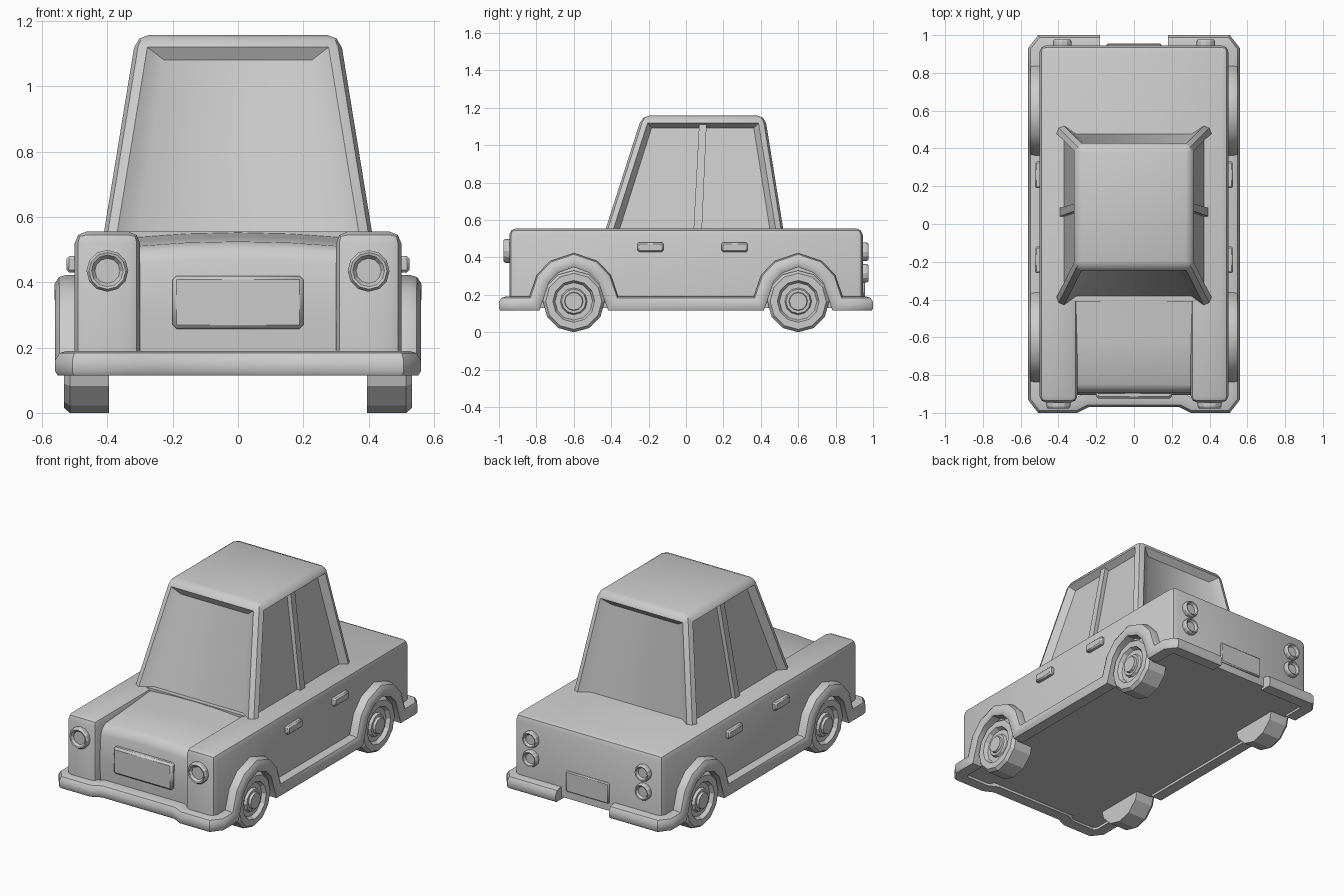
import bpy, bmesh, math
from mathutils import Vector

if "Cube" in bpy.data.objects:
    bpy.data.objects.remove(bpy.data.objects["Cube"])

SHARP = set()


def finish(bm, name, mirror=False, flat=False):
    bmesh.ops.recalc_face_normals(bm, faces=bm.faces[:])
    me = bpy.data.meshes.new(name)
    bm.to_mesh(me)
    bm.free()
    ob = bpy.data.objects.new(name, me)
    bpy.context.collection.objects.link(ob)
    if mirror:
        mod = ob.modifiers.new("mirror", 'MIRROR')
        mod.use_clip = True
    if flat:
        SHARP.add(name)
    return ob


def hexa(bm, lo, hi):
    """Hexahedron from two rectangles (x0, x1, y0, y1, z)."""
    rings = [[bm.verts.new(p) for p in ((a, c, z), (b, c, z), (b, d, z), (a, d, z))]
             for a, b, c, d, z in (lo, hi)]
    bm.faces.new(rings[0][::-1])
    bm.faces.new(rings[1])
    for i in range(4):
        j = (i + 1) % 4
        bm.faces.new((rings[0][i], rings[0][j], rings[1][j], rings[1][i]))


def bevel(bm, width, keep=lambda e: True, seg=2):
    bmesh.ops.bevel(bm, geom=[e for e in bm.edges if keep(e)], offset=width,
                    segments=seg, profile=0.5, affect='EDGES')


def block(name, x, y, z, width, keep=lambda e: True, mirror=False, seg=2):
    bm = bmesh.new()
    hexa(bm, (*x, *y, z[0]), (*x, *y, z[1]))
    bevel(bm, width, keep, seg)
    return finish(bm, name, mirror)


def lathe(name, profile, pos, axis, sides=12):
    """Spin (radius, depth) points about an axis through pos, mirrored in x."""
    bm = bmesh.new()
    q = Vector(axis).to_track_quat('Z', 'Y')
    rings = []
    for r, d in profile:
        rings.append([bm.verts.new(Vector(pos) + q @ Vector(
            (r * math.cos(2 * math.pi * k / sides), r * math.sin(2 * math.pi * k / sides), d)))
            for k in range(sides)])
    for a, b in zip(rings, rings[1:]):
        for i in range(sides):
            j = (i + 1) % sides
            bm.faces.new((a[i], a[j], b[j], b[i]))
    bm.faces.new(rings[0][::-1])
    bm.faces.new(rings[-1])
    return finish(bm, name, True, True)


def sweep(name, path, section):
    """Sweep an (outward, upward) section along a path, mirrored in x."""
    bm = bmesh.new()
    pts = [Vector(p) for p in path]
    rings = []
    for i, p in enumerate(pts):
        a = (p - pts[i - 1]).normalized() if i else Vector((1, 0, 0))
        b = (pts[i + 1] - p).normalized() if i < len(pts) - 1 else a
        t = (a + b).normalized()
        k = min(1.3, 1 / max(0.5, t.dot(b)))
        out = t.cross(Vector((0, 0, 1))).normalized()
        up = out.cross(t)
        flat = abs(t.z) < 0.01
        rings.append([bm.verts.new(p + out * u * (k if flat else 1) + up * v * (1 if flat else k))
                      for u, v in section])
    n = len(section)
    for r, s in zip(rings, rings[1:]):
        for i in range(n):
            j = (i + 1) % n
            bm.faces.new((r[i], r[j], s[j], s[i]))
    bm.faces.new(rings[-1])
    return finish(bm, name, True)


# Main body and front fenders, unbevelled where they meet
JOIN = -0.41


def outer_edges(e):
    ys = [v.co.y for v in e.verts]
    zs = [v.co.z for v in e.verts]
    return not (all(abs(y - JOIN) < 1e-4 for y in ys) or max(zs) < 0.2)


block("main_body", (-0.5, 0.5), (JOIN, 0.945), (0.13, 0.555), 0.035, outer_edges)
block("front_fender", (0.3, 0.5), (-0.945, JOIN), (0.13, 0.555), 0.035, outer_edges, True)

# Hood and grille panel, crowned along the centre line
bm = bmesh.new()
hood = [(JOIN, 0.13), (-0.895, 0.13), (-0.905, 0.3), (-0.895, 0.47), (-0.88, 0.505),
        (-0.85, 0.525), (-0.6, 0.54), (JOIN, 0.552)]
rows = [[bm.verts.new((x, y, z - (0.015 * (x / 0.32) ** 2 if z > 0.4 else 0))) for y, z in hood]
        for x in (-0.32, -0.16, 0, 0.16, 0.32)]
for a, b in zip(rows, rows[1:]):
    for i in range(len(hood) - 1):
        bm.faces.new((a[i], a[i + 1], b[i + 1], b[i]))
finish(bm, "hood")

# Cabin with recessed windows that run down into the body
bm = bmesh.new()
hexa(bm, (-0.424, 0.424, -0.456, 0.533, 0.47), (-0.312, 0.312, -0.235, 0.422, 1.158))
bevel(bm, 0.04, lambda e: max(v.co.z for v in e.verts) > 1)
walls = sorted([f for f in bm.faces if abs(f.normal.z) < 0.6], key=lambda f: -f.calc_area())[:4]
for f in walls:
    front = abs(f.normal.y) > 0.5
    bmesh.ops.inset_individual(bm, faces=[f], thickness=0.06 if front else 0.03,
                               depth=-0.04, use_even_offset=True)
    for v in f.verts:
        if v.co.z > 0.8:
            v.co.z += 0.03 if front else 0.01
        elif front:
            v.co.z -= 0.02
finish(bm, "cabin")

# Door pillars between the side windows
bm = bmesh.new()
hexa(bm, (0.345, 0.395, 0.04, 0.085, 0.54), (0.26, 0.308, 0.07, 0.11, 1.11))
finish(bm, "door_pillar", True)

# Continuous bumper, wheel arch and sill trim
X, Z = 0.525, 0.152
arch = [(-0.21, Z), (-0.165, 0.285), (-0.105, 0.348), (0, 0.385), (0.105, 0.348), (0.165, 0.285), (0.21, Z)]
path = [(0, -0.935, Z), (0.25, -0.935, Z), (0.31, -0.965, Z), (0.49, -0.965, Z), (X, -0.92, Z)]
path += [(X, c + y, z) for c in (-0.6, 0.6) for y, z in arch]
path += [(X, 0.92, Z), (0.49, 0.965, Z), (0.18, 0.965, Z)]
sweep("bumper_trim", path, [(-0.04, -0.037), (0.027, -0.037), (0.035, -0.025), (0.035, 0.01),
                            (0.022, 0.031), (0.0, 0.038), (-0.04, 0.038)])

# Wheels with stepped rims and hub caps
tyre = [(0.165, 0), (0.165, 0.12), (0.15, 0.138), (0.112, 0.138), (0.1, 0.115),
        (0.072, 0.115), (0.065, 0.13), (0.05, 0.13), (0.047, 0.145)]
for name, y in (("front_wheel", -0.6), ("rear_wheel", 0.6)):
    lathe(name, tyre, (0.395, y, 0.165), (1, 0, 0))

# Headlights and paired tail lights, dished inside a rim
def lamp(r):
    return [(r, 0), (r, 0.025), (r * 0.88, 0.036), (r * 0.76, 0.034), (r * 0.6, 0.02)]


lathe("headlight", lamp(0.064), (0.4, -0.94, 0.435), (0, -1, 0))
for name, z in (("upper_tail_light", 0.43), ("lower_tail_light", 0.315)):
    lathe(name, lamp(0.05), (0.38, 0.94, z), (0, 1, 0))

# Door handles
for name, y in (("front_handle", -0.19), ("rear_handle", 0.26)):
    block(name, (0.49, 0.525), (y - 0.07, y + 0.07), (0.43, 0.48), 0.008, mirror=True, seg=1)

# Number plates
block("front_plate", (-0.2, 0.2), (-0.925, -0.88), (0.257, 0.42), 0.012, seg=1)
block("rear_plate", (-0.145, 0.145), (0.93, 0.956), (0.175, 0.3), 0.006, seg=1)

# Smooth the rounded parts, keep the turned parts faceted
for ob in bpy.context.scene.objects:
    ob.select_set(ob.name not in SHARP)
    if ob.name not in SHARP:
        bpy.context.view_layer.objects.active = ob
bpy.ops.object.shade_smooth_by_angle(angle=math.radians(40))
